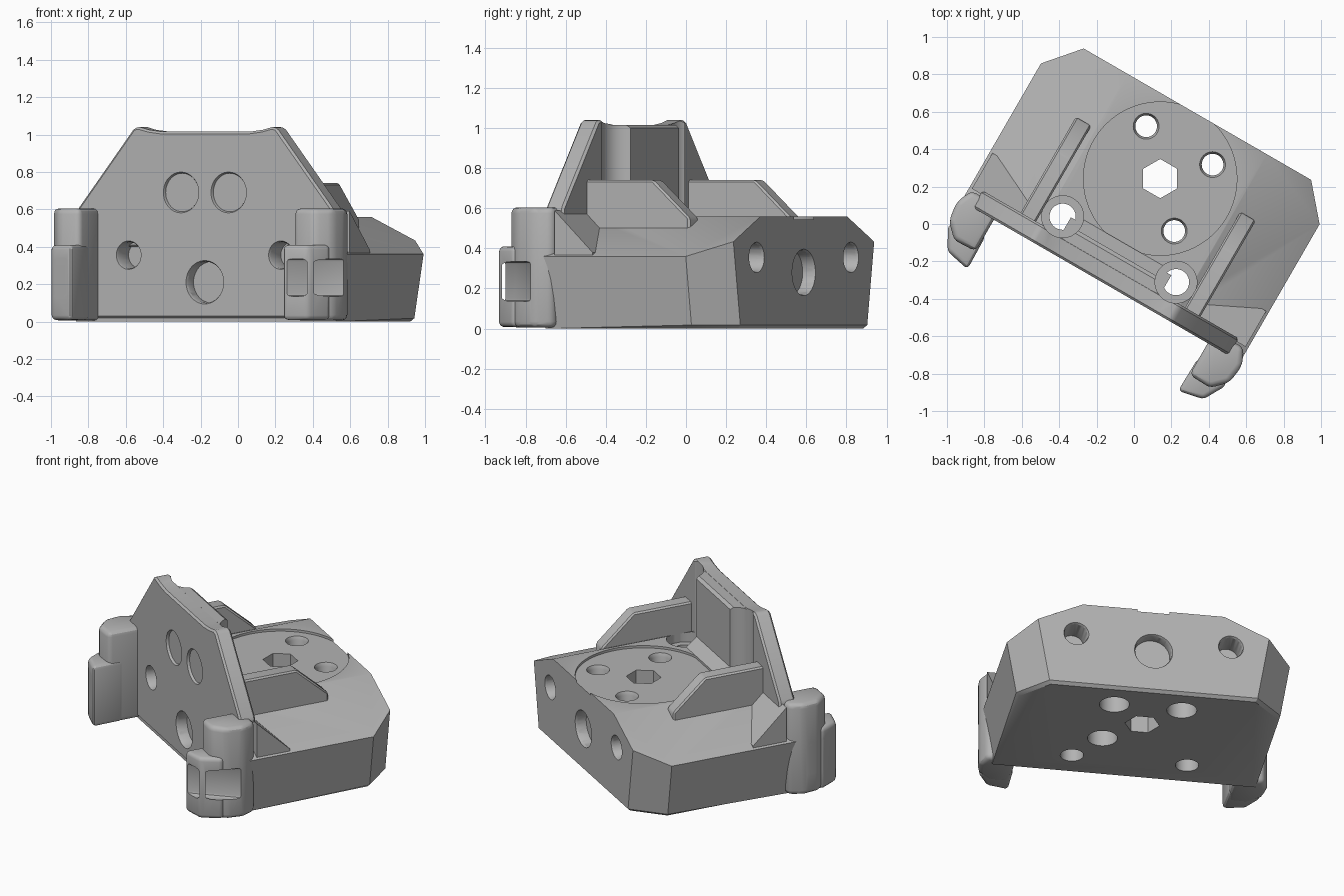
import bpy, bmesh
from math import radians, pi, hypot, atan2
from mathutils import Matrix, Vector

cube = bpy.data.objects.get("Cube")
if cube:
    bpy.data.objects.remove(cube, do_unlink=True)

grey = bpy.data.materials.new("mid_grey")
grey.use_nodes = True
COLOUR = (0.45, 0.45, 0.45, 1)
grey.diffuse_color = COLOUR
grey.node_tree.nodes["Principled BSDF"].inputs["Base Color"].default_value = COLOUR

TURN = Matrix.Rotation(radians(-30), 4, 'Z')   # whole block is turned about z
FRONT, BACK = -0.355, 0.678
parts = []


def finish(name, bm):
    bmesh.ops.recalc_face_normals(bm, faces=bm.faces)
    mesh = bpy.data.meshes.new(name)
    bm.to_mesh(mesh)
    bm.free()
    mesh.materials.append(grey)
    ob = bpy.data.objects.new(name, mesh)
    bpy.context.collection.objects.link(ob)
    return ob


def prism_mesh(points, axis, a, b):
    """Extrude a 2D outline from a to b along the x, y or z axis."""
    place = {'x': lambda p, d: (d, p[0], p[1]),
             'y': lambda p, d: (p[0], d, p[1]),
             'z': lambda p, d: (p[0], p[1], d)}[axis]
    bm = bmesh.new()
    low = [bm.verts.new(place(p, a)) for p in points]
    high = [bm.verts.new(place(p, b)) for p in points]
    bm.faces.new(low)
    bm.faces.new(high)
    for i in range(len(points)):
        j = (i + 1) % len(points)
        bm.faces.new((low[i], low[j], high[j], high[i]))
    return bm


def part(name, points, axis, a, b):
    ob = finish(name, prism_mesh(points, axis, a, b))
    parts.append(ob)
    return ob


def mirrored(half):
    return half + [(-x, z) for x, z in reversed(half)]


def drill(x, y, z, r1, depth, axis='z', r2=None, sides=48, spin=0):
    """Hidden cutter centred on x, y, z, running depth to both sides."""
    bm = bmesh.new()
    bmesh.ops.create_cone(bm, cap_ends=True, segments=sides, radius1=r1,
                          radius2=r1 if r2 is None else r2, depth=2 * depth)
    m = Matrix.Rotation(radians(90), 4, 'X') if axis == 'y' else Matrix.Rotation(spin, 4, 'Z')
    bm.transform(Matrix.Translation((x, y, z)) @ m)
    ob = finish("cutter", bm)
    ob.hide_render = True
    return ob


def apply_mod(ob, mod):
    with bpy.context.temp_override(object=ob, active_object=ob):
        bpy.ops.object.modifier_apply(modifier=mod.name)


def cut(ob, cutters):
    for c in cutters:
        mod = ob.modifiers.new("cut", 'BOOLEAN')
        mod.operation, mod.object, mod.solver = 'DIFFERENCE', c, 'EXACT'
        apply_mod(ob, mod)


def soften(ob, width, segments=3):
    mod = ob.modifiers.new("soft", 'BEVEL')
    mod.width, mod.segments, mod.limit_method = width, segments, 'ANGLE'
    mod.angle_limit = radians(25)
    apply_mod(ob, mod)


# Base block: tapered sides, sloping shoulders, cut back corners
bm = prism_mesh(mirrored([(0.80, 0), (0.86, 0.36), (0.43, 0.56)]), 'y', -0.345, BACK)
for s in (-1, 1):
    a = Vector((s * 0.69, BACK, 0.36))
    n = (Vector((s * 0.86, 0.495, 0.36)) - a).cross(Vector((s * 0.63, BACK, 0)) - a)
    if n.x * s < 0:
        n = -n
    res = bmesh.ops.bisect_plane(bm, geom=bm.verts[:] + bm.edges[:] + bm.faces[:],
                                 plane_co=a, plane_no=n, clear_outer=True)
    rim = [e for e in res["geom_cut"] if isinstance(e, bmesh.types.BMEdge)]
    bmesh.ops.edgeloop_fill(bm, edges=rim)
bottom = [e for e in bm.edges if all(v.co.z < 0.001 for v in e.verts)]
bmesh.ops.bevel(bm, geom=bottom, offset=0.018, segments=1, affect='EDGES')
base = finish("base_block", bm)
parts.append(base)

# Upright front wall with raised top corners
wall = part("front_wall", mirrored([(0.79, 0.018), (0.79, 0.6), (0.44, 1.035), (0.41, 1.04),
                                    (0.35, 1.025), (0.27, 1.015)]), 'y', FRONT, -0.25)
soften(wall, 0.012, 1)
# Thick middle of the wall with a sloped foot
rib = part("wall_rib", [(-0.34, 0.4), (-0.115, 0.5), (-0.115, 0.56), (-0.18, 0.62),
                        (-0.18, 1.0), (-0.2, 1.014), (-0.34, 1.014)], 'x', -0.31, 0.31)

# Cutters: upright channels, screw holes, round recess, hexagon socket
channels = [drill(s * 0.35, -0.157, 0.99, 0.112, 0.5) for s in (-1, 1)]
shafts = [drill(s * 0.35, -0.157, 0.3, 0.07, 0.5) for s in (-1, 1)]
recess = [drill(0, 0.28, 0.645, 0.41, 0.1, sides=96)]
socket = [drill(0, 0.28, 0.3, 0.105, 0.5, sides=6, spin=pi / 2 + radians(30) * 2)]
bolt_holes = []
for x, y in ((-0.205, 0.485), (0.205, 0.485), (0.205, 0.075)):
    bolt_holes += [drill(x, y, 0.3, 0.058, 0.5), drill(x, y, 0.535, 0.058, 0.012, r2=0.07),
                   drill(x, y, 0, 0.09, 0.25)]


def face_hole(x, z, r, y, depth):
    """Blind hole with a small countersunk rim on the front or back face."""
    rim = 0.012
    wide_front = y < 0
    r1, r2 = (r, r + rim) if wide_front else (r + rim, r)
    return [drill(x, y, z, r, depth, 'y'),
            drill(x, y, z, r1, rim, 'y', r2=r2)]


front_holes, back_holes = [], []
for s in (-1, 1):
    front_holes += face_hole(s * 0.147, 0.69, 0.103, FRONT, 0.06)
    front_holes += face_hole(s * 0.47, 0.355, 0.07, FRONT, 0.12)
    back_holes += face_hole(s * 0.47, 0.355, 0.07, BACK, 0.15)
front_holes += face_hole(0, 0.21, 0.11, FRONT, 0.07)
back_holes += face_hole(0, 0.28, 0.11, BACK, 0.07)

cut(base, recess + channels + shafts + socket + bolt_holes + front_holes + back_holes)
cut(wall, channels + front_holes)
cut(rib, channels)

# Side fins, corner ramps and strap arms, one per side
for s, side in ((-1, "right"), (1, "left")):
    fin = part(side + "_fin", [(-0.27, 0.4), (-0.27, 0.74), (0.13, 0.74), (0.34, 0.55),
                               (0.34, 0.4)], 'x', s * 0.46, s * 0.555)
    soften(fin, 0.01, 1)
    part(side + "_ramp", [(-0.27, 0.3), (-0.27, 0.59), (-0.05, 0.38), (-0.05, 0.3)],
         'x', s * 0.54, s * 0.845)

    tall = part(side + "_arm", [(s * x, y) for x, y in (
        (0.66, -0.28), (0.66, -0.55), (0.79, -0.555), (0.865, -0.48), (0.88, -0.37),
        (0.84, -0.28))], 'z', 0.005, 0.605)
    soften(tall, 0.03)
    low = part(side + "_arm_tip", [(s * x, y) for x, y in (
        (0.655, -0.45), (0.65, -0.655), (0.79, -0.625), (0.86, -0.5), (0.80, -0.45))],
        'z', 0.008, 0.41)
    soften(low, 0.025)

    # Strap slot running from the tip to the outer side
    start, end = Vector((s * 0.69, -0.69)), Vector((s * 0.91, -0.40))
    run = end - start
    bm = bmesh.new()
    bmesh.ops.create_cube(bm, size=1)
    bm.transform(Matrix.Translation(((start.x + end.x) / 2, (start.y + end.y) / 2, 0.235))
                 @ Matrix.Rotation(atan2(run.y, run.x), 4, 'Z')
                 @ Matrix.Diagonal((hypot(run.x, run.y), 0.07, 0.2, 1)))
    slot = finish("cutter", bm)
    slot.hide_render = True
    soften(slot, 0.015, 2)
    cut(tall, [slot])
    cut(low, [slot])

# Drop the cutters, turn the parts and keep sharp edges crisp
for ob in [o for o in bpy.data.objects if o.name.startswith("cutter")]:
    bpy.data.objects.remove(ob, do_unlink=True)
bpy.ops.object.select_all(action='DESELECT')
for ob in parts:
    ob.data.transform(TURN)
    ob.select_set(True)
bpy.context.view_layer.objects.active = base
bpy.ops.object.shade_smooth_by_angle(angle=radians(28))
